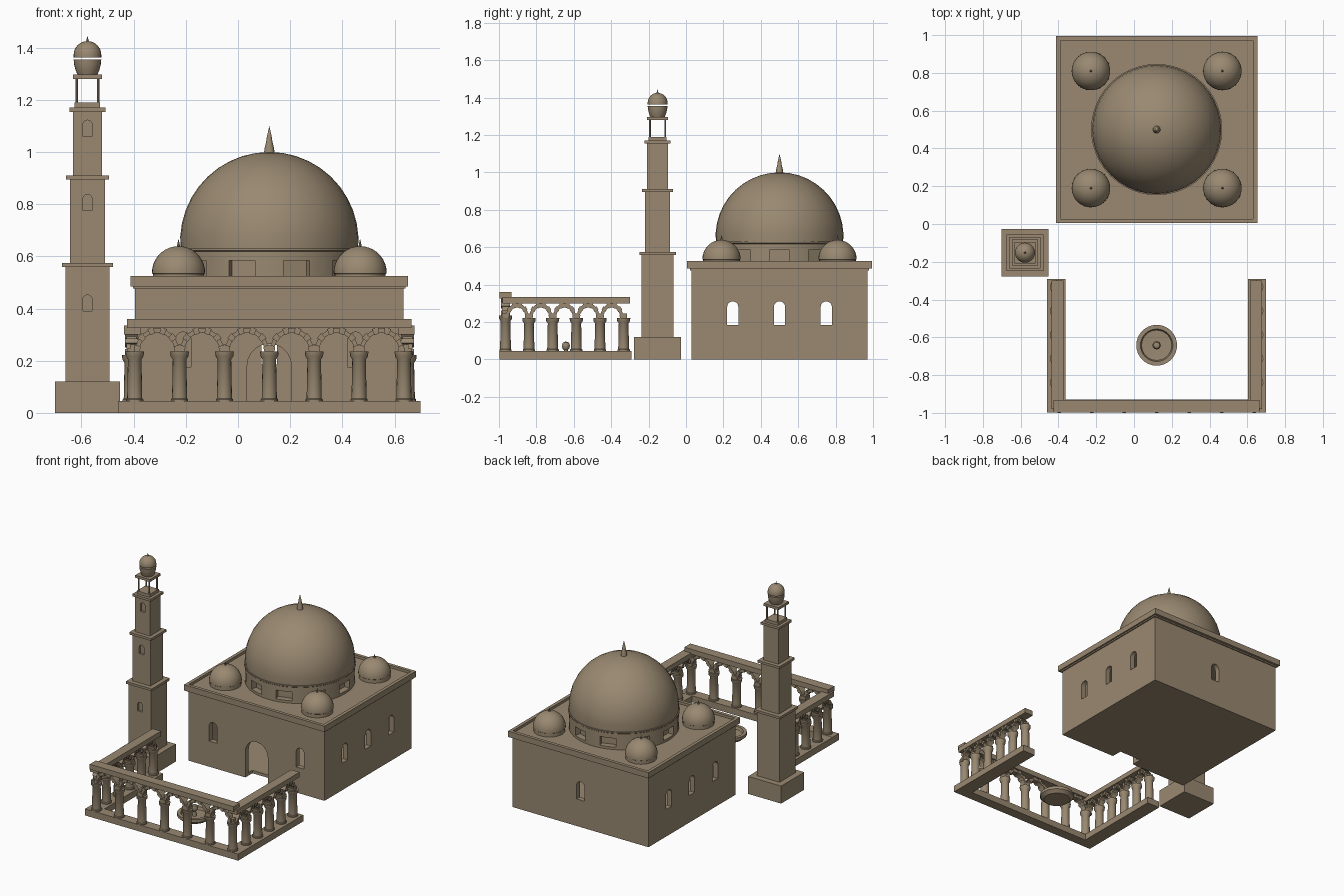
import bpy, bmesh
from math import pi, sin, cos, radians
from mathutils import Matrix, Vector

if "Cube" in bpy.data.objects:
    bpy.data.objects.remove(bpy.data.objects["Cube"], do_unlink=True)

stone = bpy.data.materials.new("sandstone")
stone.use_nodes = True
STONE = (0.32, 0.25, 0.165, 1)
stone.diffuse_color = STONE
stone.node_tree.nodes["Principled BSDF"].inputs["Base Color"].default_value = STONE

CX, HALL_Y = 0.12, 0.5


def finish(bm, name, smooth=False):
    bmesh.ops.recalc_face_normals(bm, faces=bm.faces)
    mesh = bpy.data.meshes.new(name)
    bm.to_mesh(mesh)
    bm.free()
    mesh.materials.append(stone)
    ob = bpy.data.objects.new(name, mesh)
    bpy.context.collection.objects.link(ob)
    if smooth:
        activate(ob)
        bpy.ops.object.shade_smooth_by_angle(angle=radians(35))
    return ob


def activate(ob):
    bpy.ops.object.select_all(action='DESELECT')
    ob.select_set(True)
    bpy.context.view_layer.objects.active = ob


def add_box(bm, x, y, z0, z1, sx, sy):
    m = Matrix.Translation((x, y, (z0 + z1) / 2)) @ Matrix.Diagonal((sx, sy, z1 - z0, 1))
    bmesh.ops.create_cube(bm, size=1, matrix=m)


def box(name, *args):
    bm = bmesh.new()
    add_box(bm, *args)
    return finish(bm, name)


def add_lathe(bm, profile, x, y, segs):
    rings = []
    for r, z in profile:
        if r == 0:
            rings.append([bm.verts.new((x, y, z))] * segs)
        else:
            rings.append([bm.verts.new((x + r * cos(2 * pi * i / segs),
                                        y + r * sin(2 * pi * i / segs), z)) for i in range(segs)])
    for a, b in zip(rings, rings[1:]):
        for i in range(segs):
            j = (i + 1) % segs
            bm.faces.new(list(dict.fromkeys((a[i], a[j], b[j], b[i]))))


def lathe(name, profile, x, y, segs=32):
    bm = bmesh.new()
    add_lathe(bm, profile, x, y, segs)
    return finish(bm, name, True)


def dome_profile(r, z, start=0, steps=10):
    arc = [start + (pi / 2 - start) * i / steps for i in range(steps)]
    return [(r * cos(t), z + r * sin(t)) for t in arc] + [(0, z + r)]


def add_prism(bm, points, depth, m):
    ends = [[bm.verts.new(m @ Vector((u, s * depth / 2, v))) for u, v in points] for s in (-1, 1)]
    for e in ends:
        bm.faces.new(e)
    n = len(points)
    for i in range(n):
        j = (i + 1) % n
        bm.faces.new((ends[0][i], ends[0][j], ends[1][j], ends[1][i]))


def add_arch(bm, x, y, w, z0, z1, depth, turn=0):
    """Round-topped opening."""
    r = w / 2
    points = [(-r, z0), (r, z0)] + [(r * cos(pi * i / 10), z1 - r + r * sin(pi * i / 10)) for i in range(11)]
    add_prism(bm, points, depth, Matrix.Translation((x, y, 0)) @ Matrix.Rotation(turn, 4, 'Z'))


def cut(ob, bm):
    cutter = finish(bm, "cutter")
    cutter.hide_render = True
    activate(ob)
    mod = ob.modifiers.new("cut", 'BOOLEAN')
    mod.operation, mod.solver, mod.object = 'DIFFERENCE', 'EXACT', cutter
    bpy.ops.object.modifier_apply(modifier=mod.name)
    bpy.data.objects.remove(cutter, do_unlink=True)


# Prayer hall: hollow block with a door and arched windows
hall = box("hall_walls", CX, HALL_Y, 0, 0.485, 1.03, 0.94)
bm = bmesh.new()
add_box(bm, CX, HALL_Y, 0.02, 0.46, 0.96, 0.87)
cut(hall, bm)
bm = bmesh.new()
add_arch(bm, CX, 0.03, 0.17, -0.1, 0.265, 0.15)
add_arch(bm, CX, 0.97, 0.06, 0.185, 0.31, 0.15)
for s in (-1, 1):
    add_arch(bm, CX + s * 0.33, 0.03, 0.06, 0.175, 0.31, 0.15)
    for y in (0.25, 0.5, 0.75):
        add_arch(bm, CX + s * 0.515, y, 0.06, 0.185, 0.31, 0.15, pi / 2)
cut(hall, bm)

# Cornice with a recessed roof, and the moulding below it
roof = box("hall_cornice", CX, HALL_Y, 0.485, 0.525, 1.065, 0.99)
bm = bmesh.new()
add_box(bm, CX, HALL_Y, 0.508, 0.6, 1.02, 0.945)
cut(roof, bm)
box("hall_moulding", CX, HALL_Y, 0.476, 0.486, 1.045, 0.955)

# Main dome on its windowed drum
drum = lathe("dome_drum", [(0, 0.5), (0.342, 0.5), (0.342, 0.618), (0.347, 0.622), (0.347, 0.63), (0, 0.63)],
             CX, HALL_Y, 48)
bm = bmesh.new()
for i in range(10):
    a = i * pi / 5
    m = (Matrix.Translation((CX, HALL_Y, 0.555)) @ Matrix.Rotation(a, 4, 'Z')
         @ Matrix.Translation((0.34, 0, 0)) @ Matrix.Diagonal((0.08, 0.105, 0.06, 1)))
    bmesh.ops.create_cube(bm, size=1, matrix=m)
cut(drum, bm)
activate(drum)
bpy.ops.object.shade_smooth_by_angle(angle=radians(35))
lathe("main_dome", dome_profile(0.342, 0.658, -0.1, 11), CX, HALL_Y, 40)
lathe("dome_finial", [(0.021, 0.99), (0.018, 1.015), (0.012, 1.04), (0.009, 1.06), (0, 1.1)], CX, HALL_Y, 12)

# Four corner domes
for sx in (-1, 1):
    for sy in (-1, 1):
        x, y = CX + sx * 0.348, HALL_Y + sy * 0.31
        lathe("corner_dome", [(0.098, 0.5), (0.098, 0.532), (0.102, 0.535)] + dome_profile(0.102, 0.537, 0, 9), x, y)
        lathe("corner_finial", [(0.007, 0.632), (0.004, 0.65), (0, 0.668)], x, y, 8)

# Minaret: stacked square tiers with ledges and front niches
MX, MY = -0.577, -0.152
box("minaret_base", MX, MY, 0, 0.12, 0.25, 0.25)
tiers = [(0.12, 0.565, 0.17, 0.195, 0.39), (0.565, 0.9, 0.135, 0.165, 0.775), (0.9, 1.16, 0.112, 0.138, 1.06)]
for z0, z1, w, ledge, niche in tiers:
    shaft = box("minaret_shaft", MX, MY, z0, z1, w, w)
    bm = bmesh.new()
    add_arch(bm, MX, MY - w / 2, 0.036, niche, niche + 0.062, 0.03)
    cut(shaft, bm)
    box("minaret_ledge", MX, MY, z1 - 0.006, z1 + 0.01, ledge, ledge)
box("lantern_floor", MX, MY, 1.17, 1.19, 0.098, 0.098)
for sx in (-1, 1):
    for sy in (-1, 1):
        lathe("lantern_post", [(0.005, 1.185), (0.005, 1.285)], MX + sx * 0.041, MY + sy * 0.041, 8)
box("lantern_roof", MX, MY, 1.28, 1.297, 0.112, 0.112)
lathe("lantern_bowl", [(0, 1.296), (0.038, 1.296), (0.046, 1.315), (0.051, 1.335), (0.053, 1.355), (0, 1.355)], MX, MY, 24)
lathe("lantern_dome", [(0, 1.363), (0.053, 1.363)] + dome_profile(0.053, 1.372, 0, 8), MX, MY, 24)
lathe("lantern_finial", [(0.007, 1.42), (0.003, 1.433), (0, 1.446)], MX, MY, 8)


# Arcades: plinth, columns, voussoir arches and top beam
def arcade(name, start, step, count, top, beam_z, first=0):
    start, step = Vector(start), Vector(step)
    half = step.length / 2
    along = step.normalized()
    m_dir = Matrix.Rotation(0 if abs(along.x) > 0.5 else pi / 2, 4, 'Z')
    bm = bmesh.new()
    for i in range(first, count):
        p = start + step * i
        profile = [(0, 0.04), (0.033, 0.04), (0.033, 0.052), (0.029, 0.056), (0.026, top - 0.03),
                   (0.034, top - 0.018), (0.036, top), (0, top)]
        add_lathe(bm, profile, p.x, p.y, 16)
    finish(bm, name + "_columns", True)
    bm = bmesh.new()
    blocks = 11
    rise = beam_z - top
    for i in range(count - 1):
        p = start + step * (i + 0.5)
        m = Matrix.Translation((p.x, p.y, top)) @ m_dir
        for k in range(blocks):
            a, b = pi * k / blocks, pi * (k + 1) / blocks
            odd = k % 2
            inner = 1 - (0.018 if odd else 0.02) / half
            outer = 0.98 if odd else 1.04
            points = [(f * half * cos(t), f * rise * sin(t)) for f, t in
                      ((inner, a), (outer, a), (outer, b), (inner, b))]
            add_prism(bm, points, 0.038 if odd else 0.05, m)
    # Springing blocks over the capitals
    for i in range(count):
        p = start + step * i
        add_box(bm, p.x, p.y, top, top + rise * 0.3, 0.034, 0.034)
    finish(bm, name + "_arches")


arcade("front_arcade", (-0.396, -0.965, 0), (0.172, 0, 0), 7, 0.235, 0.326)
box("front_plinth", CX, -0.963, 0, 0.045, 1.16, 0.07)
box("front_beam", CX, -0.965, 0.325, 0.36, 1.09, 0.066)
for side, s in (("right", -1), ("left", 1)):
    x = CX + s * 0.529
    arcade(side + "_arcade", (x, -0.966, 0), (0, 0.1265, 0), 6, 0.222, 0.302, 1)
    box(side + "_plinth", CX + s * 0.531, -0.645, 0, 0.044, 0.097, 0.705)
    box(side + "_beam", CX + s * 0.525, -0.64, 0.3, 0.334, 0.064, 0.68)

# Courtyard fountain
lathe("fountain_basin", [(0, 0), (0.085, 0), (0.108, 0.02), (0.108, 0.04), (0.086, 0.04), (0.08, 0.022), (0, 0.018)],
      CX, -0.642)
lathe("fountain_spout", [(0.014, 0.015), (0.01, 0.05), (0.018, 0.058), (0.022, 0.074), (0.016, 0.09), (0, 0.096)],
      CX, -0.642, 16)
